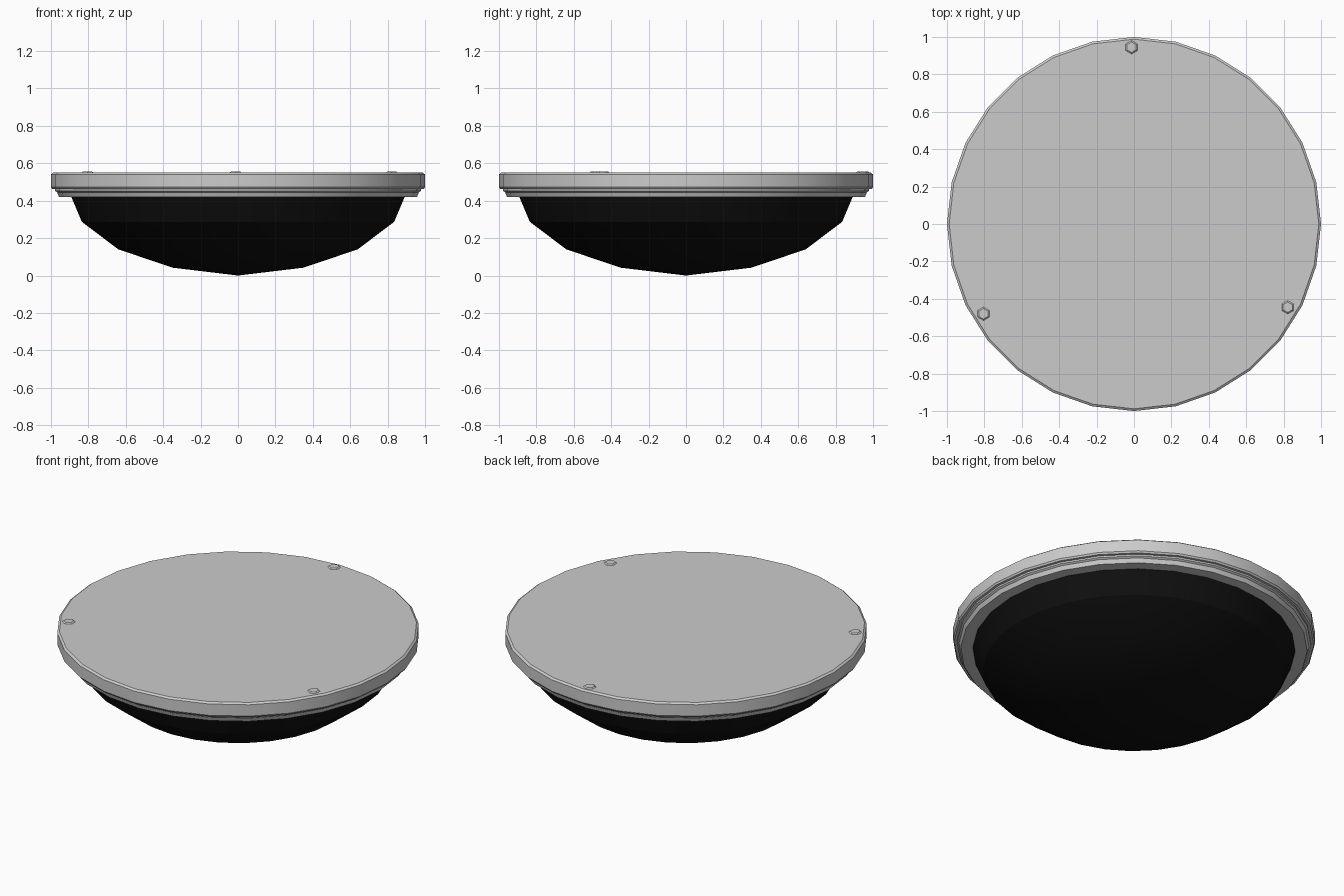
import bpy, bmesh
from math import sin, cos, tau, radians

if "Cube" in bpy.data.objects:
    bpy.data.objects.remove(bpy.data.objects["Cube"])

SIDES = 28


def lathe(name, profile, sides=SIDES, at=(0, 0, 0), start=0.0, color=None):
    """Revolve an (r, z) profile, listed from the bottom up, around z."""
    bm = bmesh.new()
    rings = []
    for r, z in profile:
        n = 1 if r == 0 else sides
        rings.append([bm.verts.new((r * cos(start + tau * i / sides),
                                    r * sin(start + tau * i / sides), z)) for i in range(n)])
    for a, b in zip(rings, rings[1:]):
        if len(b) == 1:
            bm.faces.new(a)
            continue
        for i in range(sides):
            j = (i + 1) % sides
            if len(a) == 1:
                bm.faces.new((a[0], b[j], b[i]))
            else:
                bm.faces.new((a[i], a[j], b[j], b[i]))
    mesh = bpy.data.meshes.new(name)
    bm.to_mesh(mesh)
    bm.free()
    obj = bpy.data.objects.new(name, mesh)
    obj.location = at
    bpy.context.collection.objects.link(obj)
    if color:
        mat = bpy.data.materials.new(name + "_material")
        mat.diffuse_color = color
        mat.use_nodes = True
        mat.node_tree.nodes["Principled BSDF"].inputs["Base Color"].default_value = mat.diffuse_color
        mesh.materials.append(mat)
    bpy.ops.object.select_all(action='DESELECT')
    obj.select_set(True)
    bpy.context.view_layer.objects.active = obj
    bpy.ops.object.shade_smooth_by_angle(angle=radians(30))
    return obj


# Black dome hanging below the plate
lathe("dome", [(0, 0.0), (0.35, 0.042), (0.64, 0.14), (0.835, 0.287), (0.893, 0.425)],
      color=(0.005, 0.005, 0.005, 1))

# Stepped trim ring around the dome
lathe("trim_ring", [(0.88, 0.42), (0.957, 0.42), (0.967, 0.445), (0.978, 0.452), (0.978, 0.465)])

# Mounting plate with bevelled rim and closed flat top
lathe("mounting_plate", [(0.96, 0.462), (0.993, 0.462), (1.0, 0.472), (1.0, 0.541),
                         (0.988, 0.55), (0, 0.55)])

# Three six-sided screw heads on the top
for i, (x, y) in enumerate([(-0.013, 0.945), (-0.805, -0.48), (0.822, -0.445)]):
    lathe(f"screw_head_{i + 1}", [(0.036, 0.545), (0.036, 0.55), (0.028, 0.556), (0, 0.556)],
          sides=6, at=(x, y, 0), start=tau / 12)
